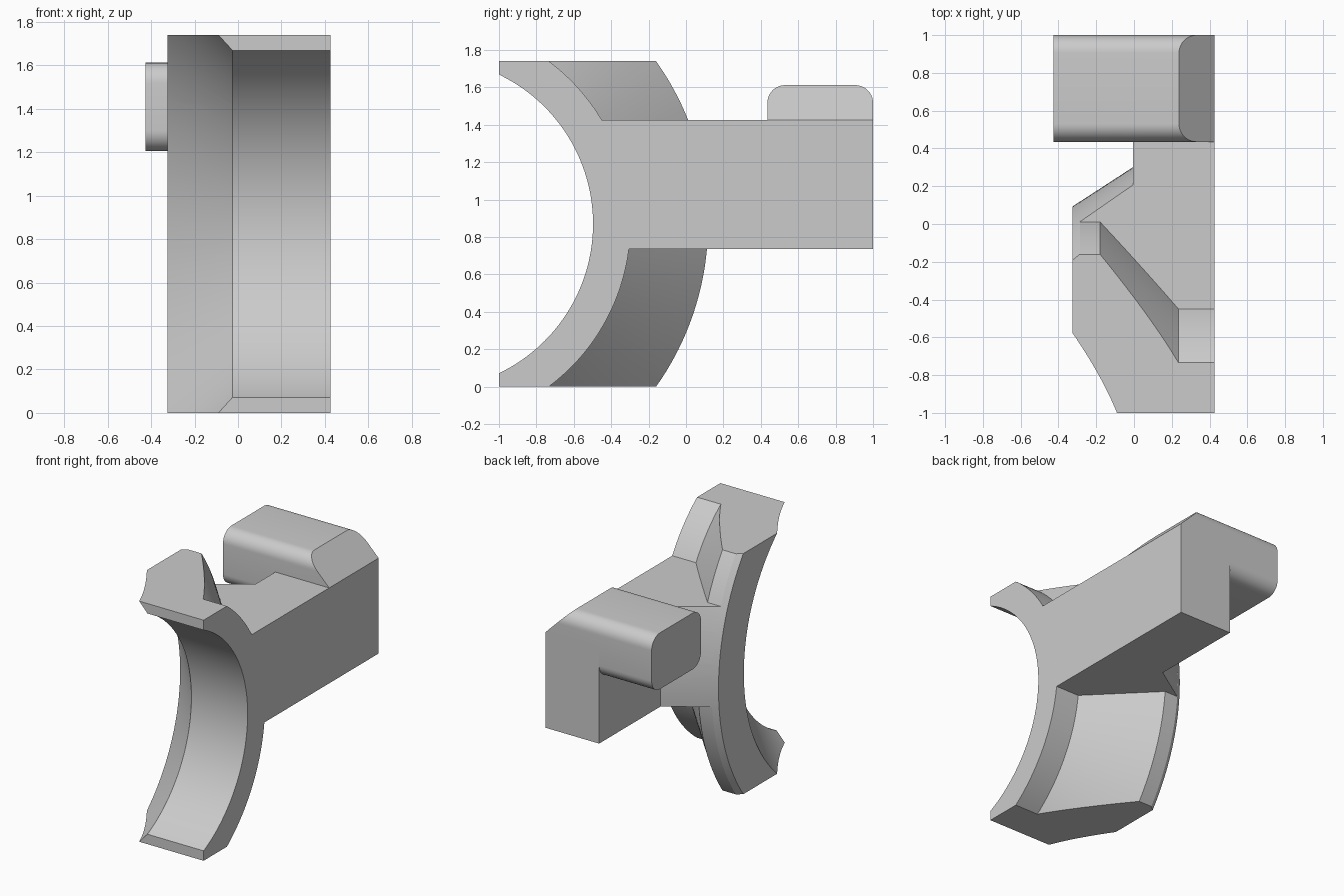
import bpy, bmesh
from math import radians, sin, cos
from mathutils import Vector, Matrix

cube = bpy.data.objects.get("Cube")
if cube:
    bpy.data.objects.remove(cube, do_unlink=True)

grey = bpy.data.materials.new("plain_grey")
grey.use_nodes = True
grey.diffuse_color = (0.6, 0.6, 0.6, 1)
grey.node_tree.nodes["Principled BSDF"].inputs["Base Color"].default_value = (0.6, 0.6, 0.6, 1)

LEFT = 0.425            # flat side of the whole bracket
HEIGHT = 1.74
AXIS = Vector((0, -1.382, HEIGHT / 2))   # centre of the curved jaw
ARM_LOW, ARM_HIGH = 0.735, 1.425
ARM_RIGHT = -0.005


def finish(name, bm):
    bmesh.ops.recalc_face_normals(bm, faces=bm.faces)
    mesh = bpy.data.meshes.new(name)
    bm.to_mesh(mesh)
    bm.free()
    mesh.materials.append(grey)
    obj = bpy.data.objects.new(name, mesh)
    bpy.context.collection.objects.link(obj)
    return obj


def trim(bm, point, normal):
    """Remove everything beyond a plane and close the cut."""
    geom = bm.verts[:] + bm.edges[:] + bm.faces[:]
    cut = bmesh.ops.bisect_plane(bm, geom=geom, dist=1e-6, plane_co=point,
                                 plane_no=normal, clear_outer=True)["geom_cut"]
    edges = [e for e in cut if isinstance(e, bmesh.types.BMEdge)]
    bmesh.ops.edgeloop_fill(bm, edges=edges)


def swept_ring(name, profile, low, high, steps=96, span=80):
    """Sweep an (x, radius) profile about the jaw axis, then trim it."""
    bm = bmesh.new()
    rows = []
    for i in range(steps + 1):
        a = radians(span * (2 * i / steps - 1))
        rows.append([bm.verts.new(AXIS + Vector((x, r * cos(a), r * sin(a))))
                     for x, r in profile])
    n = len(profile)
    for p, q in zip(rows, rows[1:]):
        for j in range(n):
            k = (j + 1) % n
            bm.faces.new((p[j], p[k], q[k], q[j]))
    bm.faces.new(rows[0])
    bm.faces.new(rows[-1])
    bmesh.ops.recalc_face_normals(bm, faces=bm.faces)
    trim(bm, (0, -1, 0), (0, -1, 0))
    trim(bm, (0, 0, low), (0, 0, -1))
    trim(bm, (0, 0, high), (0, 0, 1))
    return finish(name, bm)


def box(lo, hi):
    bm = bmesh.new()
    lo, hi = Vector(lo), Vector(hi)
    bmesh.ops.create_cube(bm, size=1, matrix=Matrix.Translation((lo + hi) / 2)
                          @ Matrix.Diagonal((*(hi - lo), 1)))
    return bm


# Curved jaw: bevelled inner lip, thick rim on one side, thin on the other
inner = [(LEFT, 0.885), (-0.025, 0.885), (-0.325, 1.185), (-0.325, 1.475)]
jaw = swept_ring("bracket", inner + [(-0.287, 1.5), (-0.18, 1.5), (0.235, 1.085),
                                     (LEFT, 1.085)], 0, HEIGHT)

# Web joining jaw and arm, with a sloping back
web = swept_ring("web", inner + [(ARM_RIGHT, 1.683), (LEFT, 1.683)], ARM_LOW, ARM_HIGH)

# Straight arm
arm = finish("arm", box((ARM_RIGHT, -0.3, ARM_LOW), (LEFT, 1, ARM_HIGH)))

# Cross bar with rounded long edges and one sloping end
bm = box((-0.425, 0.435, 1.205), (LEFT, 1, 1.612))
long_edges = [e for e in bm.edges
              if abs(e.verts[0].co.x - e.verts[1].co.x) > 0.5]
bmesh.ops.bevel(bm, geom=long_edges, offset=0.095, segments=10, profile=0.5,
                affect='EDGES')
trim(bm, (LEFT, 0, ARM_HIGH), (1, 0, 1))
bar = finish("cross_bar", bm)

# Weld all parts into one solid
for part in (web, arm, bar):
    mod = jaw.modifiers.new("join_" + part.name, 'BOOLEAN')
    mod.operation = 'UNION'
    mod.solver = 'EXACT'
    mod.object = part
bpy.context.view_layer.objects.active = jaw
jaw.select_set(True)
for mod in list(jaw.modifiers):
    bpy.ops.object.modifier_apply(modifier=mod.name)
for part in (web, arm, bar):
    bpy.data.objects.remove(part, do_unlink=True)

bpy.ops.object.select_all(action='DESELECT')
jaw.select_set(True)
bpy.ops.object.shade_smooth_by_angle(angle=radians(25))
